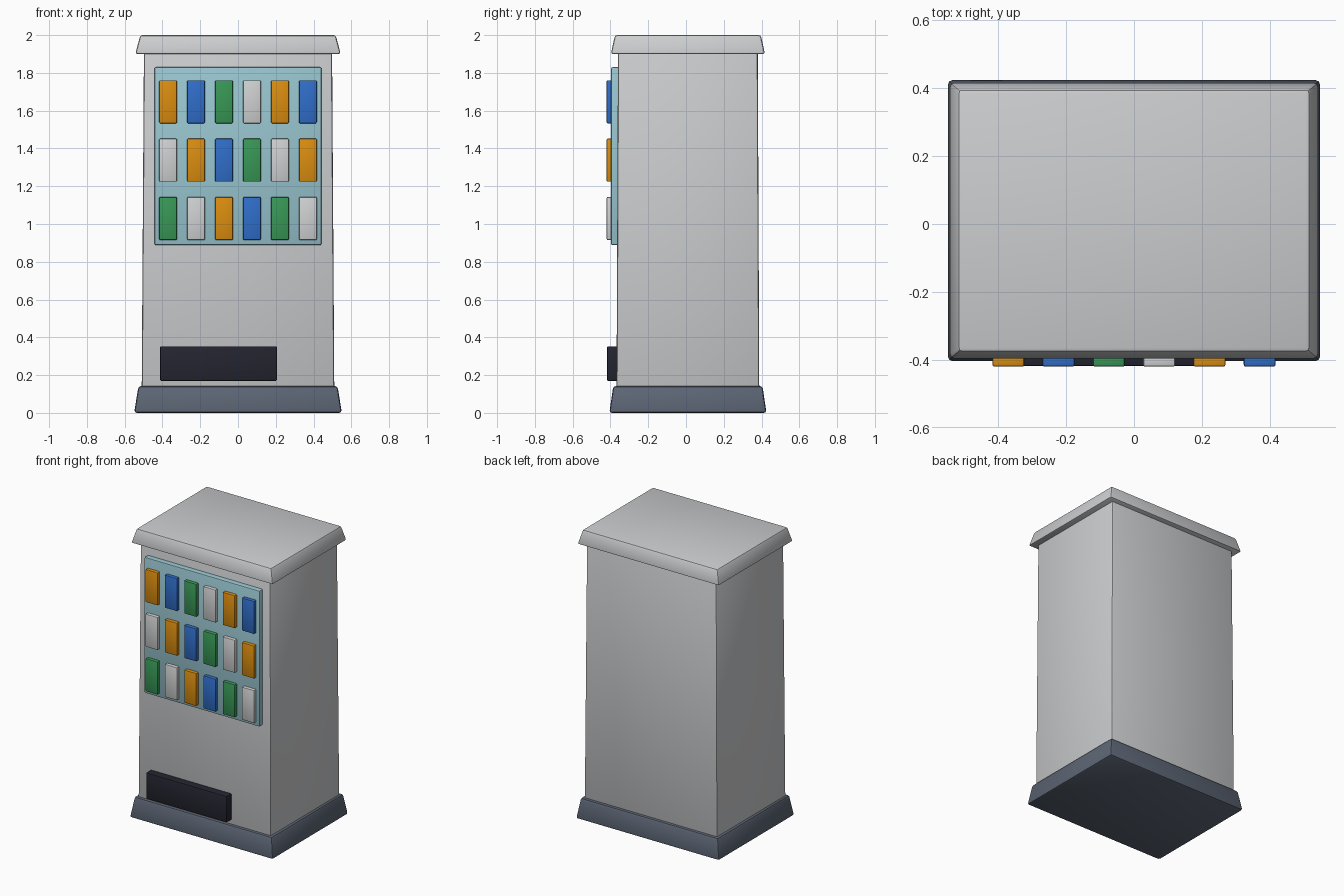
import bpy, bmesh

if "Cube" in bpy.data.objects:
    bpy.data.objects.remove(bpy.data.objects["Cube"])

CY = 0.01  # depth centre of the cabinet


def material(name, srgb):
    lin = [((c / 255 + 0.055) / 1.055) ** 2.4 for c in srgb]
    m = bpy.data.materials.new(name)
    m.diffuse_color = (*lin, 1)
    m.use_nodes = True
    m.node_tree.nodes["Principled BSDF"].inputs["Base Color"].default_value = m.diffuse_color
    return m


grey = material("light_grey", (204, 205, 207))
slate = material("slate", (92, 101, 116))
glass = material("pale_teal", (153, 198, 208))
black = material("near_black", (36, 36, 48))
can_mats = [material("orange", (220, 142, 15)), material("blue", (48, 110, 202)),
            material("green", (56, 152, 86)), material("silver", (208, 209, 210))]


def block(name, mat, x, y, z, bevel, top=None):
    """Bevelled box from (min, max) ranges; top gives the half sizes of a tapered top."""
    cx, cy = sum(x) / 2, sum(y) / 2
    bm = bmesh.new()
    bmesh.ops.create_cube(bm, size=1)
    for v in bm.verts:
        upper = v.co.z > 0
        hx, hy = top if top and upper else ((x[1] - x[0]) / 2, (y[1] - y[0]) / 2)
        v.co = (cx + 2 * v.co.x * hx, cy + 2 * v.co.y * hy, z[1] if upper else z[0])
    bmesh.ops.bevel(bm, geom=bm.edges[:], offset=bevel, segments=2, profile=0.5,
                    affect='EDGES', clamp_overlap=True)
    bmesh.ops.recalc_face_normals(bm, faces=bm.faces)
    me = bpy.data.meshes.new(name)
    bm.to_mesh(me)
    bm.free()
    me.materials.append(mat)
    me.shade_smooth()
    ob = bpy.data.objects.new(name, me)
    bpy.context.collection.objects.link(ob)
    return ob


# Cabinet: plinth, body and overhanging lid, each slightly tapered
block("plinth", slate, (-0.55, 0.55), (CY - 0.416, CY + 0.416), (0, 0.142), 0.014, (0.527, 0.395))
block("cabinet_body", grey, (-0.51, 0.51), (CY - 0.378, CY + 0.378), (0.1, 1.93), 0.012, (0.498, 0.37))
block("lid", grey, (-0.544, 0.544), (CY - 0.408, CY + 0.408), (1.9, 2.0), 0.012, (0.517, 0.386))

# Display window and delivery slot
block("display_window", glass, (-0.442, 0.442), (-0.396, -0.34), (0.888, 1.83), 0.008)
block("delivery_slot", black, (-0.412, 0.206), (-0.418, -0.34), (0.17, 0.352), 0.005)

# Cans: three rows of six, colours shifting one place per row
for row in range(3):
    for col in range(6):
        cx, cz = -0.37 + 0.148 * col, 1.647 - 0.309 * row
        block(f"can_{row}_{col}", can_mats[(col - row) % 4], (cx - 0.047, cx + 0.047),
              (-0.42, -0.38), (cz - 0.114, cz + 0.114), 0.006)

# Smooth bevels, sharp corners
for ob in bpy.context.collection.objects:
    ob.select_set(True)
    bpy.context.view_layer.objects.active = ob
bpy.ops.object.shade_smooth_by_angle(angle=0.6)
